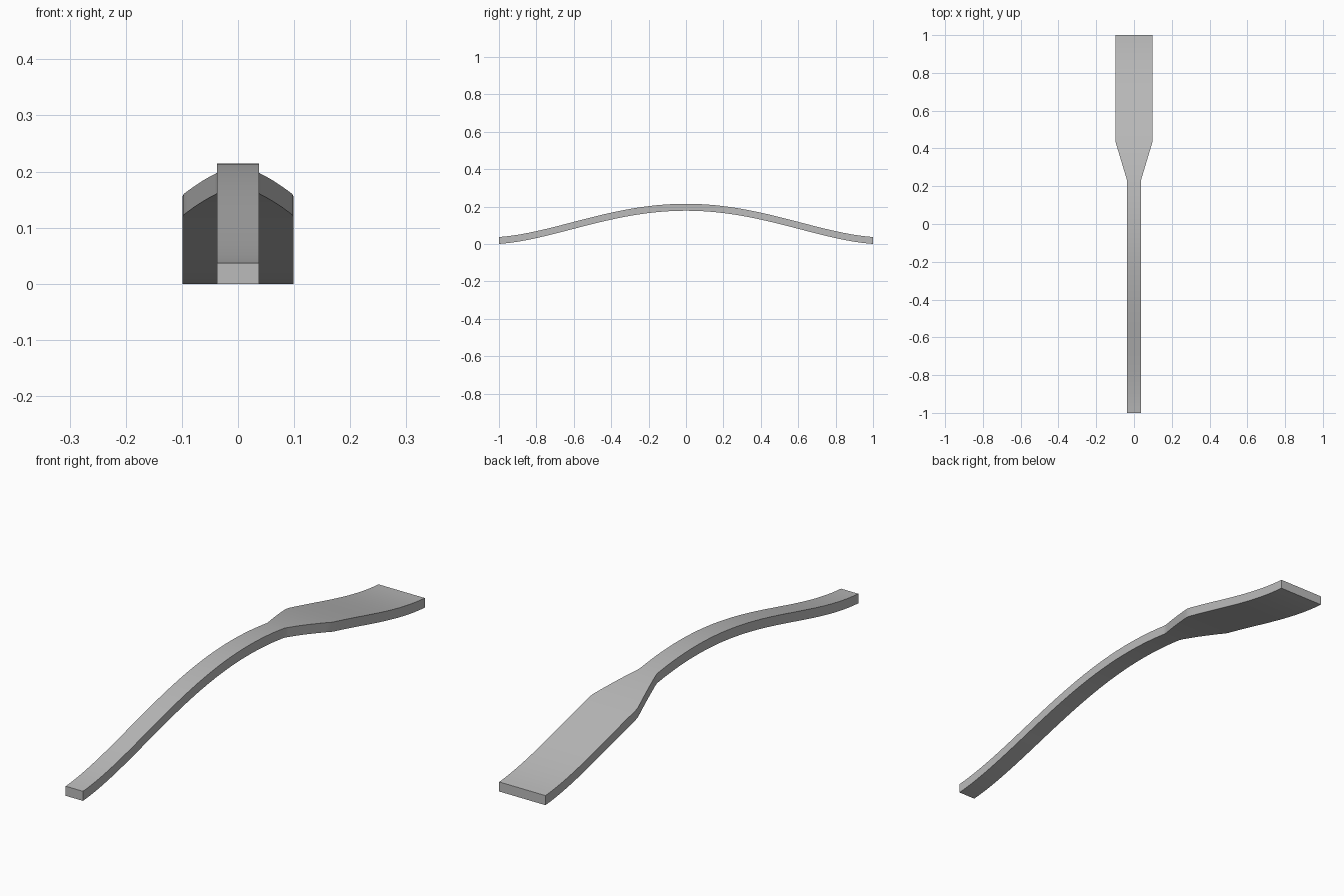
import bpy
import bmesh
import math

cube = bpy.data.objects.get("Cube")
if cube:
    bpy.data.objects.remove(cube)

THICKNESS = 0.037
RISE = 0.1775
STEPS = 64
# Half width along the length: slim handle, flared neck, broad blade
WIDTHS = [(-1, 0.037), (0.228, 0.037), (0.242, 0.04),
          (0.432, 0.097), (0.45, 0.099), (1, 0.099)]


def arch(y):
    """Height of the underside along the length."""
    return RISE * (1 - 1.8 * y ** 2 + 0.8 * y ** 4)


def half_width(y):
    for (y0, w0), (y1, w1) in zip(WIDTHS, WIDTHS[1:]):
        if y <= y1:
            return w0 + (w1 - w0) * (y - y0) / (y1 - y0)
    return WIDTHS[-1][1]


def material(name, value):
    mat = bpy.data.materials.new(name)
    mat.use_nodes = True
    colour = (value, value, value, 1)
    mat.diffuse_color = colour
    mat.node_tree.nodes["Principled BSDF"].inputs["Base Color"].default_value = colour
    return mat


# Arched bar: rectangular sections bridged from end to end
stations = sorted({-1 + 2 * i / STEPS for i in range(STEPS + 1)} | {y for y, w in WIDTHS})
bm = bmesh.new()
rings = []
for y in stations:
    w, z = half_width(y), arch(y)
    corners = [(-w, z), (w, z), (w, z + THICKNESS), (-w, z + THICKNESS)]
    rings.append([bm.verts.new((x, y, h)) for x, h in corners])
for a, b in zip(rings, rings[1:]):
    for i in range(4):
        j = (i + 1) % 4
        bm.faces.new((a[i], a[j], b[j], b[i]))
bm.faces.new(rings[0])
bm.faces.new(rings[-1])
bmesh.ops.recalc_face_normals(bm, faces=bm.faces)

mesh = bpy.data.meshes.new("arched_paddle")
bm.to_mesh(mesh)
bm.free()
mesh.materials.append(material("plain grey", 0.5))
paddle = bpy.data.objects.new("arched_paddle", mesh)
bpy.context.collection.objects.link(paddle)

# Smooth along the bend, crisp along the edges
bpy.ops.object.select_all(action='DESELECT')
paddle.select_set(True)
bpy.context.view_layer.objects.active = paddle
bpy.ops.object.shade_smooth_by_angle(angle=math.radians(30))
